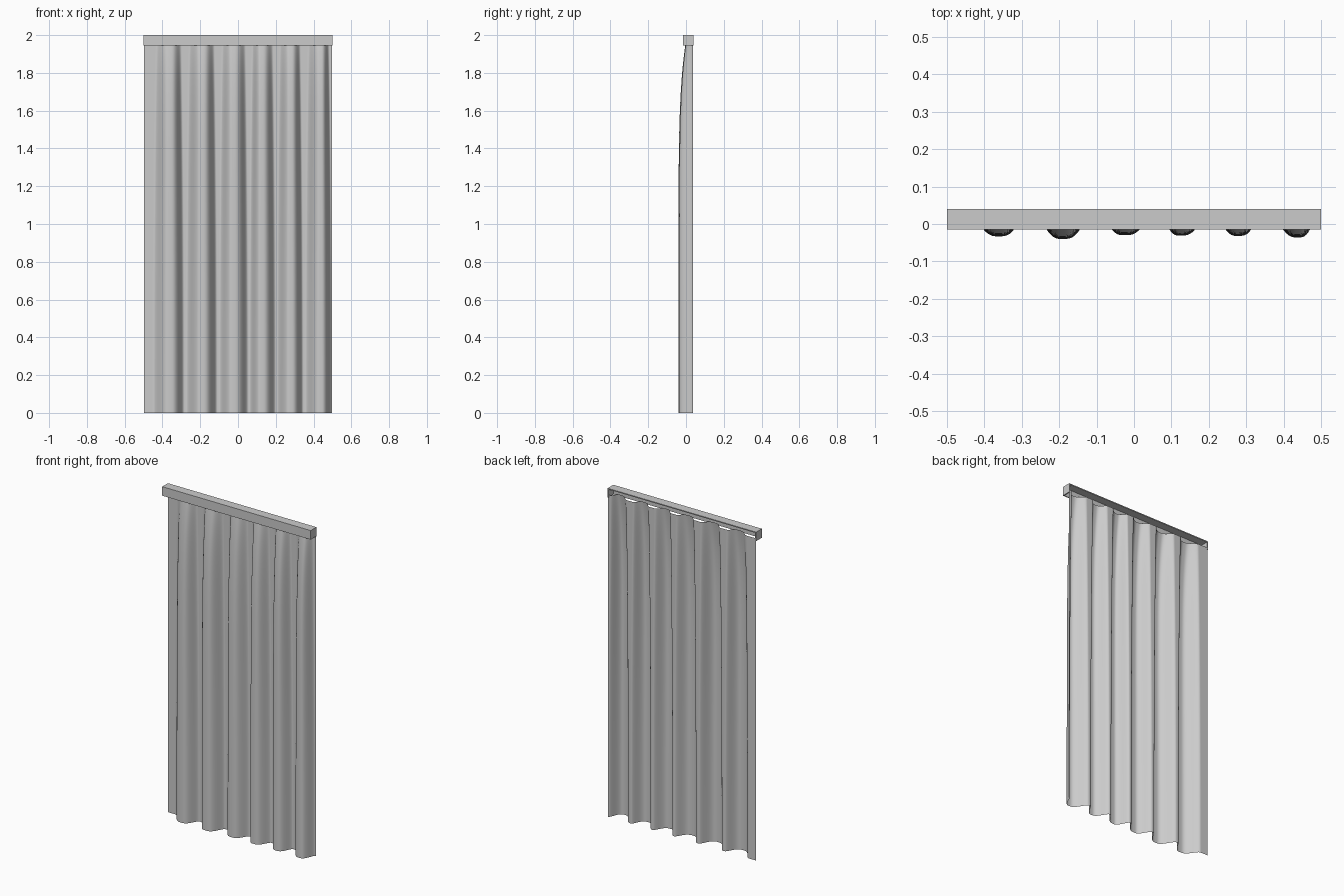
import bpy
import bmesh
import math

cube = bpy.data.objects.get("Cube")
if cube:
    bpy.data.objects.remove(cube, do_unlink=True)

fabric = bpy.data.materials.new("soft grey")
fabric.use_nodes = True
grey = (0.6, 0.6, 0.6, 1)
fabric.diffuse_color = grey
fabric.node_tree.nodes["Principled BSDF"].inputs["Base Color"].default_value = grey


def finish(name, bm):
    mesh = bpy.data.meshes.new(name)
    bm.to_mesh(mesh)
    bm.free()
    obj = bpy.data.objects.new(name, mesh)
    bpy.context.collection.objects.link(obj)
    mesh.materials.append(fabric)
    return obj


def box(bm, lo, hi):
    new = bmesh.ops.create_cube(bm, size=1)["verts"]
    for v in new:
        v.co = [(a + b) / 2 + c * (b - a) for a, b, c in zip(lo, hi, v.co)]


# Pelmet: top board, front board and end caps, open at the back and below
FRONT, BACK, LOW, HIGH, T = -0.015, 0.04, 1.945, 2.0, 0.006
bm = bmesh.new()
box(bm, (-0.5, FRONT, HIGH - T), (0.5, BACK, HIGH))
box(bm, (-0.5, FRONT, LOW), (0.5, FRONT + T, HIGH - T))
for side in (-1, 1):
    a, b = sorted((side * 0.5, side * (0.5 - T)))
    box(bm, (a, FRONT + T, LOW), (b, BACK, HIGH - T))
finish("pelmet", bm)

# Curtain folds: left foot, crest, right foot, crest depth
FOLDS = [(-0.45, -0.365, -0.285, -0.033),
         (-0.275, -0.195, -0.11, -0.04),
         (-0.10, -0.03, 0.055, -0.03),
         (0.06, 0.12, 0.20, -0.031),
         (0.205, 0.275, 0.345, -0.032),
         (0.355, 0.435, 0.497, -0.036)]
REAR, TOP = 0.037, 1.96


def fold_depth(x, z):
    """Rounded folds, steeper on one side and gathered towards the top."""
    h = z / TOP
    gather = 1 - 0.5 * h ** 8
    for left, crest, right, front in FOLDS:
        left, right = left + 0.015 * h * h, right - 0.015 * h * h
        if left < x < right:
            if x < crest:
                t = ((crest - x) / (crest - left)) ** 1.3
            else:
                t = ((x - crest) / (right - crest)) ** 1.8
            return REAR - (REAR - front) * gather * (0.5 + 0.5 * math.cos(math.pi * t))
    return REAR


# Curtain sheet
COLS, ROWS = 260, 40
bm = bmesh.new()
grid = []
for r in range(ROWS + 1):
    z = TOP * math.sin(math.pi / 2 * r / ROWS)
    row = []
    for c in range(COLS + 1):
        x = -0.498 + 0.996 * c / COLS
        row.append(bm.verts.new((x, fold_depth(x, z), z)))
    grid.append(row)
for lower, upper in zip(grid, grid[1:]):
    for c in range(COLS):
        face = bm.faces.new((lower[c], lower[c + 1], upper[c + 1], upper[c]))
        face.smooth = True
finish("curtain", bm)
